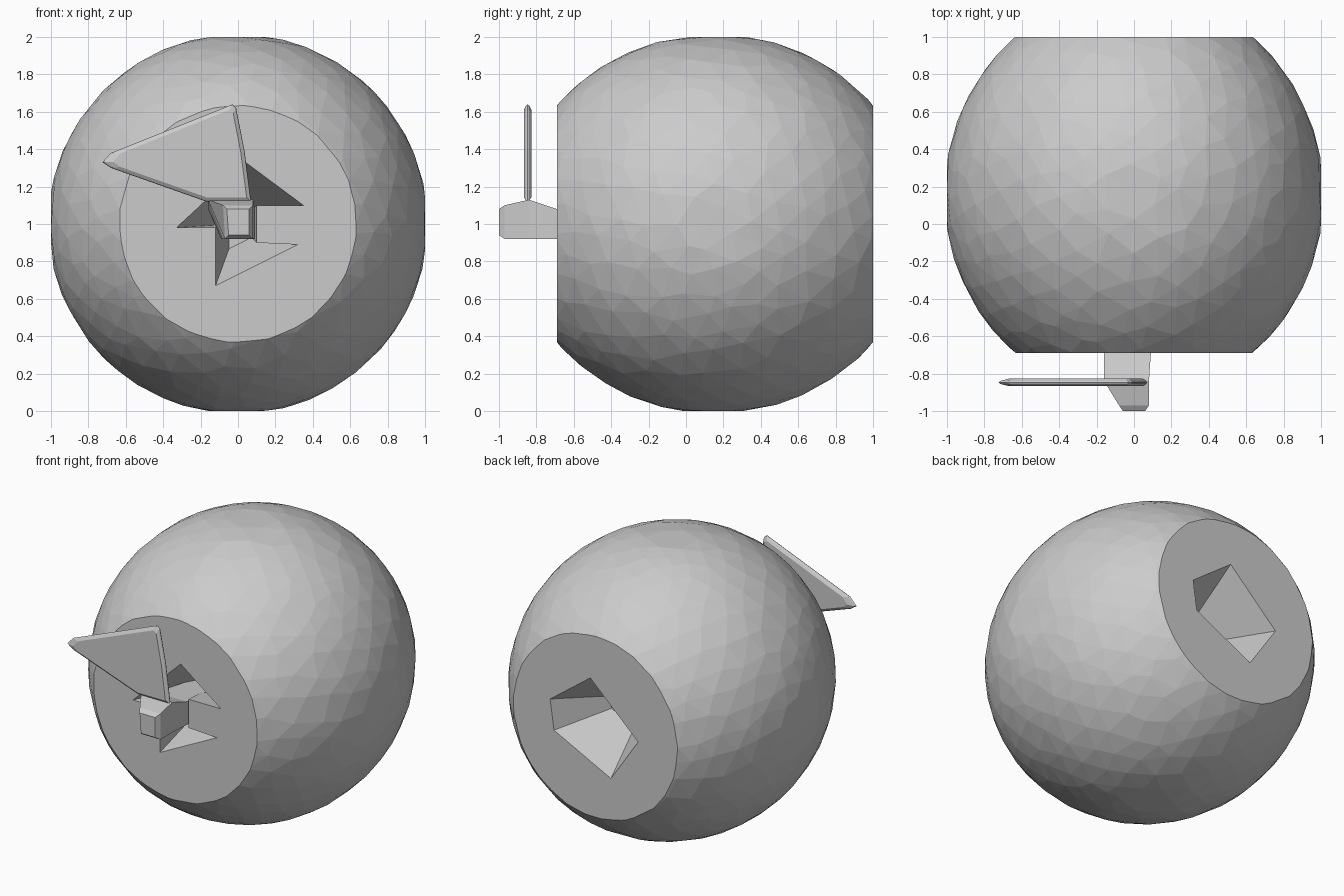
import bpy, bmesh, random
from mathutils import Vector, Euler

if "Cube" in bpy.data.objects:
    bpy.data.objects.remove(bpy.data.objects["Cube"])

random.seed(4)


def finish(bm, name):
    bmesh.ops.recalc_face_normals(bm, faces=bm.faces)
    mesh = bpy.data.meshes.new(name)
    bm.to_mesh(mesh)
    bm.free()
    obj = bpy.data.objects.new(name, mesh)
    bpy.context.collection.objects.link(obj)
    return obj


def bridge(bm, a, b):
    for i in range(len(a)):
        j = (i + 1) % len(a)
        bm.faces.new((a[i], a[j], b[j], b[i]))


def loft(loops, name):
    """Skin a list of equal-length point loops and cap both ends."""
    bm = bmesh.new()
    rings = [[bm.verts.new(p) for p in loop] for loop in loops]
    for a, b in zip(rings, rings[1:]):
        bridge(bm, a, b)
    bm.faces.new(rings[0])
    bm.faces.new(rings[-1])
    return finish(bm, name)


# Fruit body: faceted ball, slightly irregular, flattened against its bounds
FRONT, BACK, MID = -0.69, 1.0, 0.155
bm = bmesh.new()
bmesh.ops.create_icosphere(bm, subdivisions=4, radius=1)
turn = Euler((0.4, 0.7, 0.2)).to_matrix()
for v in bm.verts:
    wobble = Vector([random.uniform(-0.03, 0.03) for _ in range(3)])
    p = (turn @ v.co + wobble).normalized()
    v.co = (max(-1, min(1, p.x * 1.015)),
            p.y * 1.085 + MID,
            max(0, min(2, p.z * 1.015 + 1)))

# Flat ends, each with an angular pit (x, z outlines)
front_pit = [(0.35, 1.10), (0.04, 1.33), (-0.20, 1.10), (-0.33, 0.98),
             (-0.12, 0.98), (-0.12, 0.67), (0.32, 0.89), (0.10, 0.90), (0.10, 1.10)]
back_pit = [(0.35, 1.10), (0.04, 1.33), (-0.33, 0.98), (-0.12, 0.67), (0.32, 0.89)]
for y, side, outline in ((FRONT, -1, front_pit), (BACK, 1, back_pit)):
    cut = bmesh.ops.bisect_plane(bm, geom=bm.verts[:] + bm.edges[:] + bm.faces[:],
                                 plane_co=(0, y, 0), plane_no=(0, side, 0),
                                 clear_outer=True)["geom_cut"]
    rim = [e for e in cut if isinstance(e, bmesh.types.BMEdge)]
    hole = [bm.verts.new((x, y, z)) for x, z in outline]
    ring = [bm.edges.new((hole[i - 1], hole[i])) for i in range(len(hole))]
    bmesh.ops.triangle_fill(bm, edges=rim + ring, use_beauty=True, normal=(0, side, 0))
    floor = [bm.verts.new((x * 0.4, y - side * 0.36, 1 + (z - 1) * 0.4))
             for x, z in outline]
    bridge(bm, hole, floor)
    bm.faces.new(floor)
finish(bm, "fruit_body")

# Stem: (y, top left x, top right x, bottom left x, bottom right x, bottom z, top z)
stem = [(-1.00, -0.06, 0.06, -0.05, 0.06, 0.94, 1.08),
        (-0.97, -0.08, 0.08, -0.07, 0.08, 0.92, 1.10),
        (-0.84, -0.16, 0.08, -0.08, 0.08, 0.92, 1.13),
        (-0.69, -0.16, 0.09, -0.09, 0.09, 0.92, 1.08),
        (-0.35, -0.09, 0.09, -0.09, 0.09, 0.92, 1.06)]
loft([[(tl, y, t), (tr, y, t), (br, y, b), (bl, y, b)]
      for y, tl, tr, bl, br, b, t in stem], "stem")

# Leaf: thin plate with a bevelled rim
leaf = [(-0.725, 1.33), (-0.68, 1.38), (-0.03, 1.64), (-0.01, 1.62), (0.035, 1.39),
        (0.07, 1.12), (-0.17, 1.12), (-0.68, 1.30)]
cx, cz = -0.17, 1.35


def leaf_loop(y, s):
    return [(cx + (x - cx) * s, y, cz + (z - cz) * s) for x, z in leaf]


loft([leaf_loop(-0.867, 0.9), leaf_loop(-0.855, 0.98), leaf_loop(-0.847, 1.0),
      leaf_loop(-0.839, 0.98), leaf_loop(-0.827, 0.9)], "leaf")
